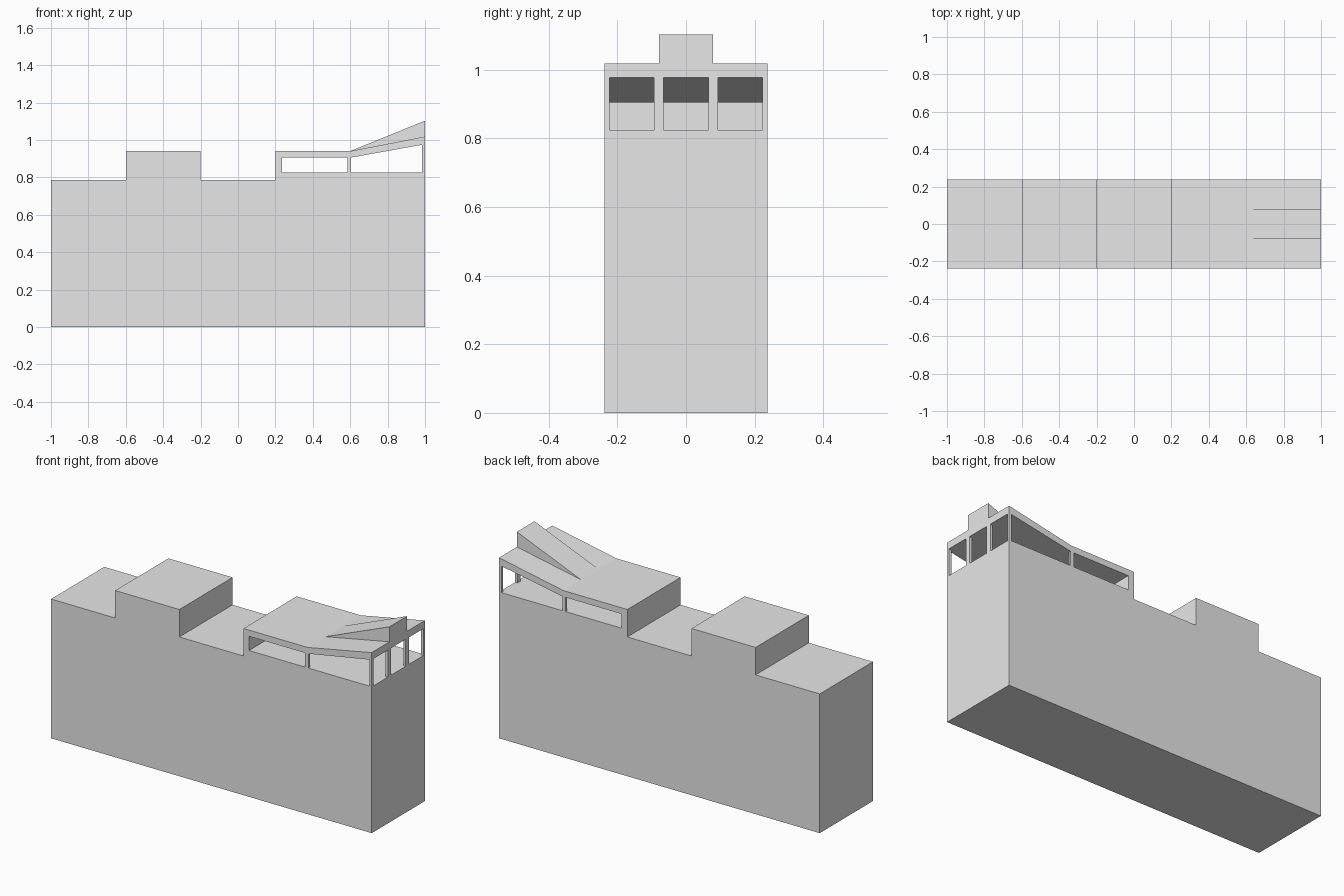
import bpy
import bmesh

cube = bpy.data.objects.get("Cube")
if cube:
    bpy.data.objects.remove(cube, do_unlink=True)

# Single plain grey
grey = bpy.data.materials.new("light_grey")
grey.use_nodes = True
grey.diffuse_color = (0.8, 0.8, 0.8, 1)
grey.node_tree.nodes["Principled BSDF"].inputs["Base Color"].default_value = (0.8, 0.8, 0.8, 1)

HALF = 0.237           # half depth of the building
FLOOR = 0.825          # pavilion floor
CEILING = 0.905        # flat part of the pavilion ceiling
CEILING_END = 0.977    # ceiling at the open end


def prism(name, profile, y0, y1):
    """Extrude an x-z profile from y0 to y1."""
    bm = bmesh.new()
    face = bm.faces.new([bm.verts.new((x, y0, z)) for x, z in profile])
    ext = bmesh.ops.extrude_face_region(bm, geom=[face])
    verts = [v for v in ext["geom"] if isinstance(v, bmesh.types.BMVert)]
    bmesh.ops.translate(bm, verts=verts, vec=(0, y1 - y0, 0))
    bmesh.ops.recalc_face_normals(bm, faces=bm.faces)
    mesh = bpy.data.meshes.new(name)
    bm.to_mesh(mesh)
    bm.free()
    mesh.materials.append(grey)
    obj = bpy.data.objects.new(name, mesh)
    bpy.context.collection.objects.link(obj)
    return obj


def ceiling_at(x):
    t = max(0, (x - 0.6) / 0.4)
    return CEILING + t * (CEILING_END - CEILING)


def post(name, x0, x1, y0, y1):
    """Upright from the floor to the sloping ceiling."""
    prism(name, [(x0, FLOOR), (x1, FLOOR), (x1, ceiling_at(x1)), (x0, ceiling_at(x0))], y0, y1)


# Building mass with a raised block and an open pavilion under a lifting roof
prism("building_body", [
    (-1, 0), (1, 0), (1, FLOOR), (0.235, FLOOR), (0.235, CEILING),
    (0.6, CEILING), (1, CEILING_END), (1, 1.018), (0.6, 0.94), (0.2, 0.94),
    (0.2, 0.785), (-0.2, 0.785), (-0.2, 0.94), (-0.6, 0.94),
    (-0.6, 0.785), (-1, 0.785)], -HALF, HALF)

# Wedge rising along the middle of the roof
prism("roof_wedge", [(0.6, 0.94), (1, 1.018), (1, 1.103)], -0.078, 0.078)

# Slim posts on both long sides and at the corners
for label, s in (("front", -1), ("back", 1)):
    a, b = sorted((s * HALF, s * (HALF - 0.014)))
    post(label + "_middle_post", 0.585, 0.605, a, b)
    post(label + "_corner_post", 0.985, 1, a, b)
    # Posts dividing the end opening
    a, b = sorted((s * 0.066, s * 0.093))
    post(label + "_end_post", 0.985, 1, a, b)
